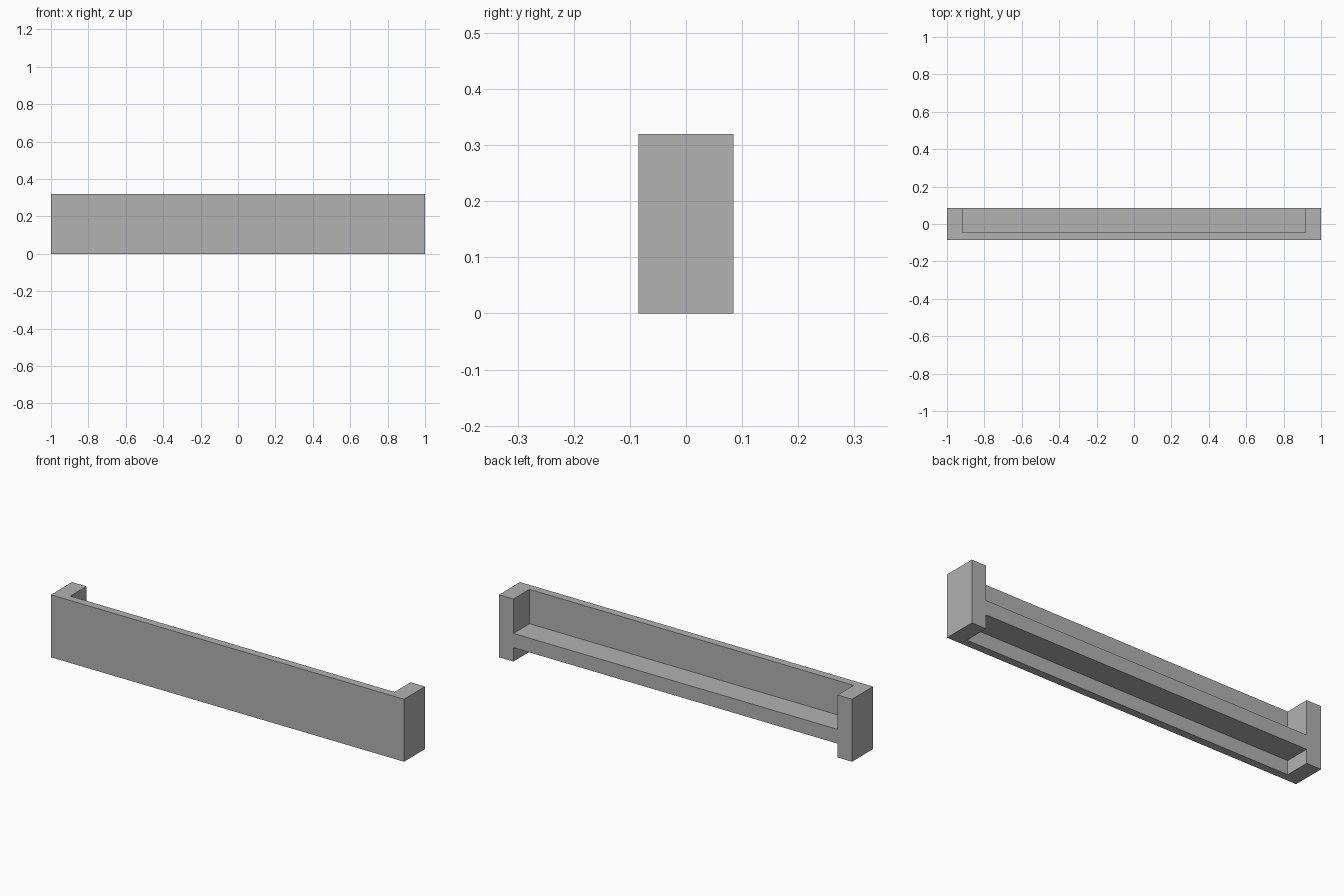
import bpy

W, D, H = 2.0, 0.17, 0.32        # overall size
POST, PANEL = 0.082, 0.04        # end post width, front panel thickness
SHELF_LOW, SHELF_TOP = 0.071, 0.144

cube = bpy.data.objects.get("Cube")
if cube:
    bpy.data.objects.remove(cube, do_unlink=True)

grey = bpy.data.materials.new("plain grey")
grey.use_nodes = True
colour = (0.445, 0.445, 0.445, 1)
grey.diffuse_color = colour
grey.node_tree.nodes["Principled BSDF"].inputs["Base Color"].default_value = colour


def box(name, low, high):
    """Box between two opposite corners."""
    centre = [(a + b) / 2 for a, b in zip(low, high)]
    bpy.ops.mesh.primitive_cube_add(size=1, location=centre)
    obj = bpy.context.object
    obj.name = name
    obj.scale = [b - a for a, b in zip(low, high)]
    bpy.ops.object.transform_apply(location=True, rotation=False, scale=True)
    obj.data.materials.append(grey)
    return obj


# Solid rail: front panel, two end posts and the shelf between them
rail = box("rail_body", (-W / 2, -D / 2, 0), (W / 2, D / 2, H))

# Pockets above and below the shelf, open to the back
inner = W / 2 - POST
front = -D / 2 + PANEL
for name, z0, z1 in (("upper_pocket", SHELF_TOP, H + 0.1),
                     ("lower_pocket", -0.1, SHELF_LOW)):
    cutter = box(name, (-inner, front, z0), (inner, D / 2 + 0.1, z1))
    mod = rail.modifiers.new(name, "BOOLEAN")
    mod.operation = "DIFFERENCE"
    mod.solver = "EXACT"
    mod.object = cutter
    bpy.context.view_layer.objects.active = rail
    bpy.ops.object.modifier_apply(modifier=mod.name)
    bpy.data.objects.remove(cutter, do_unlink=True)
